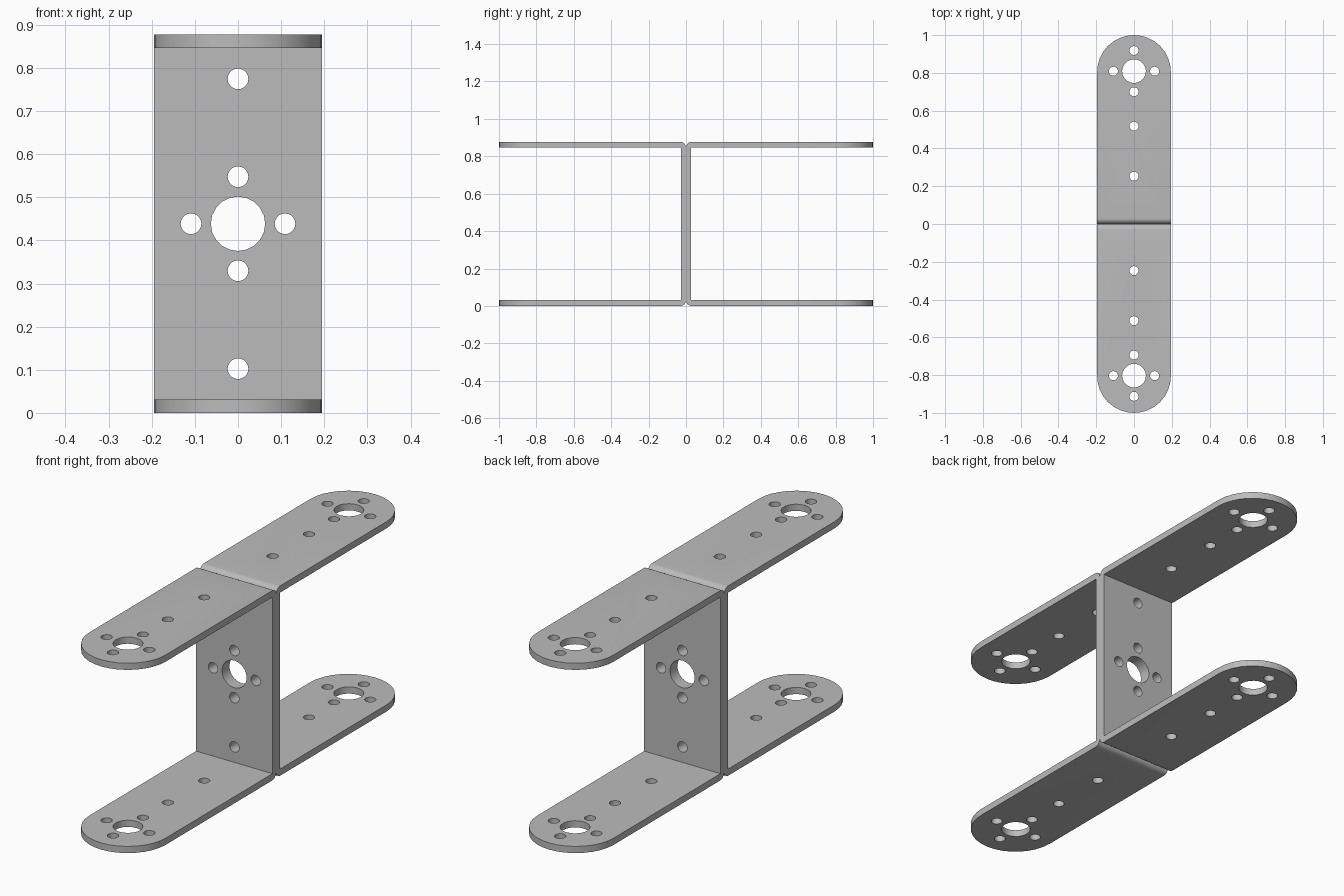
import bpy
import bmesh
from math import sin, cos, pi, radians
from mathutils import Matrix, Vector

if "Cube" in bpy.data.objects:
    bpy.data.objects.remove(bpy.data.objects["Cube"], do_unlink=True)

HEIGHT = 0.877      # overall height
HALF_W = 0.195      # half width of the strip
ARM_T = 0.031       # arm thickness
WEB_T = 0.027       # web thickness
BEND = 0.03         # outer bend radius
END = 0.806         # centre of the rounded arm ends
BIG, SMALL = 0.063, 0.024
RING = 0.109        # small holes around the big hole

metal = bpy.data.materials.new("brushed grey metal")
metal.use_nodes = True
GREY = (0.5, 0.5, 0.5, 1)
metal.diffuse_color = GREY
metal.node_tree.nodes["Principled BSDF"].inputs["Base Color"].default_value = GREY


def add_object(name, bm):
    bmesh.ops.recalc_face_normals(bm, faces=bm.faces[:])
    mesh = bpy.data.meshes.new(name)
    bm.to_mesh(mesh)
    bm.free()
    mesh.materials.append(metal)
    obj = bpy.data.objects.new(name, mesh)
    bpy.context.collection.objects.link(obj)
    return obj


def prism(name, points, depth):
    """Extrude a closed outline of 3D points along a vector."""
    bm = bmesh.new()
    face = bm.faces.new([bm.verts.new(p) for p in points])
    out = bmesh.ops.extrude_face_region(bm, geom=[face])
    moved = [v for v in out["geom"] if isinstance(v, bmesh.types.BMVert)]
    bmesh.ops.translate(bm, verts=moved, vec=depth)
    return add_object(name, bm)


def arc(cy, cz, r, start, end, n):
    return [(cy + r * cos(radians(start + (end - start) * i / n)),
             cz + r * sin(radians(start + (end - start) * i / n))) for i in range(n + 1)]


def channel(name, side):
    """C-shaped strip with rounded outer bends, opening towards side * y."""
    outline = [(1.1, 0)]
    outline += arc(BEND, BEND, BEND, 270, 180, 8)
    outline += arc(BEND, HEIGHT - BEND, BEND, 180, 90, 8)
    outline += [(1.1, HEIGHT), (1.1, HEIGHT - ARM_T), (WEB_T, HEIGHT - ARM_T),
                (WEB_T, ARM_T), (1.1, ARM_T)]
    return prism(name, [(-0.3, side * y, z) for y, z in outline], Vector((0.6, 0, 0)))


# Plan outline with rounded ends, used to trim both channels
plan = arc(0, END, HALF_W, 0, 180, 16) + arc(0, -END, HALF_W, 180, 360, 16)
# snap the tips to the full length
trim = prism("plan_trim", [(x, y * 1 / (END + HALF_W), -0.2) for x, y in plan], Vector((0, 0, 1.4)))

# All holes in one cutter: across the web and down through the arms
bm = bmesh.new()


def drill(radius, matrix, depth):
    bmesh.ops.create_cone(bm, cap_ends=True, segments=20, radius1=radius,
                          radius2=radius, depth=depth, matrix=matrix)


def pattern(place, depth):
    """Big centre hole with four small holes around it."""
    drill(BIG, place(0, 0), depth)
    for k in range(4):
        drill(SMALL, place(RING * cos(k * pi / 2), RING * sin(k * pi / 2)), depth)


def on_web(x, z):
    return Matrix.Translation((x, 0, HEIGHT / 2 + z)) @ Matrix.Rotation(pi / 2, 4, "X")


pattern(on_web, 0.2)
for z in (-0.336, 0.336):
    drill(SMALL, on_web(0, z), 0.2)
for side in (-1, 1):
    def on_arm(x, y):
        return Matrix.Translation((x, side * END + y + 0.003, HEIGHT / 2))
    pattern(on_arm, 1.4)
    for y in (0.25, 0.515):
        drill(SMALL, on_arm(0, side * (y - END)), 1.4)
holes = add_object("hole_cutter", bm)

# Two brackets, back to back
for name, side in (("front_bracket", -1), ("back_bracket", 1)):
    obj = channel(name, side)
    for operation, cutter in (("INTERSECT", trim), ("DIFFERENCE", holes)):
        mod = obj.modifiers.new(cutter.name, "BOOLEAN")
        mod.operation = operation
        mod.solver = "EXACT"
        mod.object = cutter
    graph = bpy.context.evaluated_depsgraph_get()
    mesh = bpy.data.meshes.new_from_object(obj.evaluated_get(graph))
    obj.modifiers.clear()
    obj.data = mesh
    mesh.materials.clear()
    mesh.materials.append(metal)
    for face in mesh.polygons:
        face.material_index = 0
    for other in bpy.context.selected_objects:
        other.select_set(False)
    obj.select_set(True)
    bpy.context.view_layer.objects.active = obj
    bpy.ops.object.shade_smooth_by_angle(angle=radians(30))

for cutter in (trim, holes):
    bpy.data.objects.remove(cutter, do_unlink=True)
